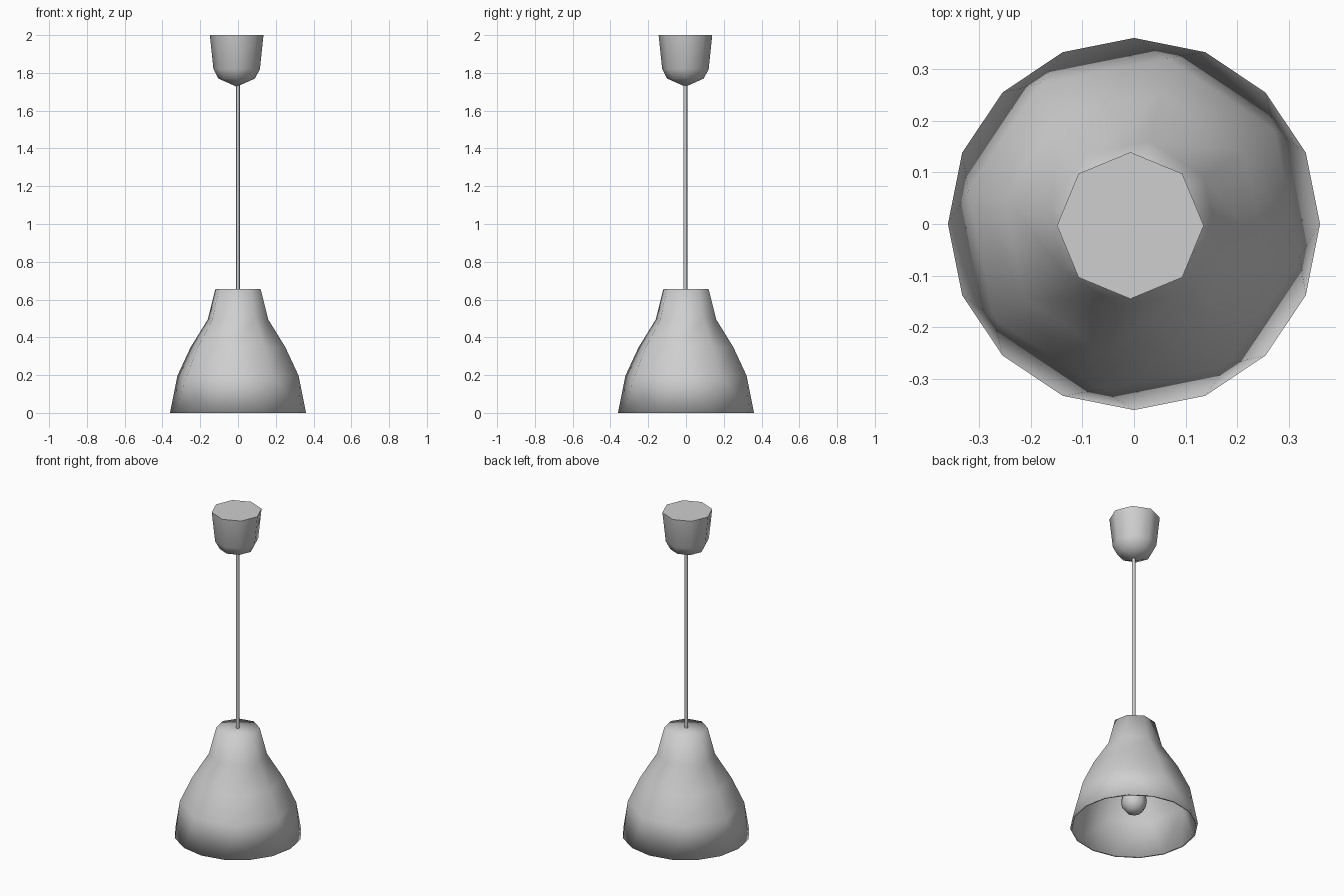
import bpy, bmesh, math

cube = bpy.data.objects.get("Cube")
if cube:
    bpy.data.objects.remove(cube, do_unlink=True)

# One plain grey for the whole lamp
grey = bpy.data.materials.new("plain_grey")
grey.use_nodes = True
grey.diffuse_color = (0.62, 0.62, 0.62, 1)
grey.node_tree.nodes["Principled BSDF"].inputs["Base Color"].default_value = grey.diffuse_color

SIDES = 8


def make_ring(bm, r, z, sides, turn, centre):
    """A single point on the axis, or a polygon of the given number of sides."""
    if r == 0:
        return [bm.verts.new((*centre, z))]
    angles = [turn + math.tau * i / sides for i in range(sides)]
    return [bm.verts.new((centre[0] + r * math.cos(a),
                          centre[1] + r * math.sin(a), z)) for a in angles]


def bridge(bm, a, b):
    """Join two rings; a ring of twice the sides gets a triangle at each corner."""
    if len(a) > len(b):
        a, b = b, a
    for i in range(len(b) if len(a) == 1 else len(a)):
        if len(a) == 1:
            bm.faces.new((a[0], b[i], b[i - 1]))
        elif len(a) == len(b):
            bm.faces.new((a[i - 1], a[i], b[i], b[i - 1]))
        else:
            before, after = b[2 * i - 1], b[2 * i]
            bm.faces.new((a[i], before, after))
            bm.faces.new((a[i - 1], a[i], before, b[2 * i - 2]))


def lathe(name, profile, centre=(0, 0), turn=0.0, rim_height=None, smooth_all=False):
    """Revolve (radius, height) points; rings at rim_height have double sides."""
    bm = bmesh.new()
    rings = []
    for r, z in profile:
        if z == rim_height:
            rim_turn = turn + math.pi / (2 * SIDES)
            rings.append(make_ring(bm, r, z, 2 * SIDES, rim_turn, centre))
        else:
            rings.append(make_ring(bm, r, z, SIDES, turn, centre))
    for low, high in zip(rings, rings[1:]):
        bridge(bm, low, high)
    bmesh.ops.recalc_face_normals(bm, faces=bm.faces)
    mesh = bpy.data.meshes.new(name)
    bm.to_mesh(mesh)
    bm.free()
    mesh.materials.append(grey)
    obj = bpy.data.objects.new(name, mesh)
    bpy.context.collection.objects.link(obj)
    bpy.ops.object.select_all(action='DESELECT')
    obj.select_set(True)
    bpy.context.view_layer.objects.active = obj
    if smooth_all:
        bpy.ops.object.shade_smooth()
    else:
        bpy.ops.object.shade_smooth_by_angle(angle=math.radians(60))


# Shade: eight-sided body over a sixteen-sided rim, with a thin wall
top, wall = 0.655, 0.012
outer = [(0.36, 0), (0.327, 0.197), (0.256, 0.347), (0.163, 0.495), (0.122, top), (0, top)]
inner = [(max(r - wall, 0), min(z, top - wall)) for r, z in reversed(outer)]
lathe("shade", inner + outer, turn=math.radians(-11.25), rim_height=0, smooth_all=True)

# Ceiling cup, slightly off the axis
lathe("ceiling_cup", [(0, 1.727), (0.097, 1.77), (0.123, 1.82), (0.142, 2), (0, 2)],
      centre=(-0.007, -0.003))

# Cable between cup and shade
lathe("cable", [(0, 0.645), (0.01, 0.645), (0.01, 1.75), (0, 1.75)], centre=(0, -0.003))

# Bulb and its holder inside the shade
lathe("bulb", [(0, 0.08), (0.042, 0.093), (0.068, 0.125), (0.072, 0.165),
               (0.06, 0.22), (0.035, 0.28), (0.03, 0.36), (0, 0.36)], smooth_all=True)
lathe("bulb_holder", [(0, 0.34), (0.045, 0.34), (0.045, 0.645), (0, 0.645)])
